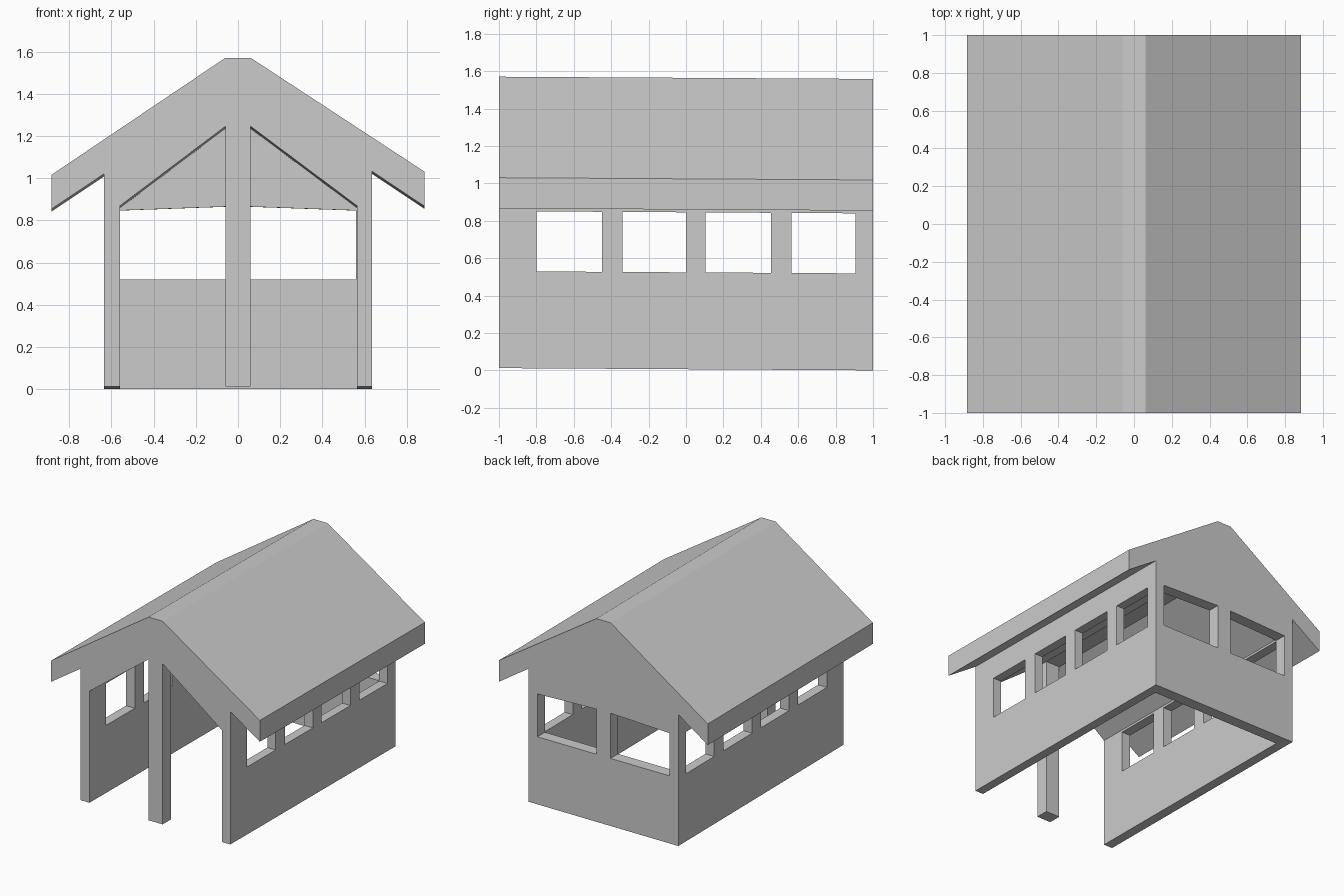
import bpy, bmesh

if "Cube" in bpy.data.objects:
    bpy.data.objects.remove(bpy.data.objects["Cube"])

def prism(name, profile, y0, y1):
    """Extrude an x-z outline along y."""
    bm = bmesh.new()
    face = bm.faces.new([bm.verts.new((x, y0, z)) for x, z in profile])
    ext = bmesh.ops.extrude_face_region(bm, geom=[face])
    moved = [g for g in ext["geom"] if isinstance(g, bmesh.types.BMVert)]
    bmesh.ops.translate(bm, verts=moved, vec=(0, y1 - y0, 0))
    bmesh.ops.recalc_face_normals(bm, faces=bm.faces)
    mesh = bpy.data.meshes.new(name)
    bm.to_mesh(mesh)
    bm.free()
    obj = bpy.data.objects.new(name, mesh)
    bpy.context.collection.objects.link(obj)
    return obj

def cut(target, cutter):
    """Subtract the cutter and discard it."""
    mod = target.modifiers.new("cut", "BOOLEAN")
    mod.operation, mod.solver, mod.object = "DIFFERENCE", "EXACT", cutter
    bpy.context.view_layer.objects.active = target
    bpy.ops.object.modifier_apply(modifier=mod.name)
    bpy.data.objects.remove(cutter, do_unlink=True)

def box_outline(x0, x1, z0, z1):
    return [(x0, z0), (x1, z0), (x1, z1), (x0, z1)]

BASE = 0.012

# Walls and overhanging gable roof, one solid
house = prism("house_walls_and_roof", [
    (-0.635, BASE), (0.635, BASE), (0.635, 1.032), (0.885, 0.866),
    (0.885, 1.03), (0.06, 1.57), (-0.06, 1.57), (-0.885, 1.015),
    (-0.885, 0.853), (-0.635, 1.02)], -1, 1)

# Open front and floor, hollow up to the back wall
cut(house, prism("interior_cutter", [
    (-0.56, -0.2), (0.565, -0.2), (0.565, 0.868), (0.06, 1.245),
    (-0.06, 1.245), (-0.56, 0.868)], -1.2, 0.91))

# Four windows in each side wall
for s in (-1, 1):
    for y0, y1 in ((-0.8, -0.45), (-0.34, 0.0), (0.105, 0.455), (0.565, 0.905)):
        x0, x1 = sorted((s * 0.5, s * 0.75))
        cut(house, prism("side_window_cutter", box_outline(x0, x1, 0.53, 0.851), y0, y1))

# Two windows in the back wall
for s in (-1, 1):
    cut(house, prism("back_window_cutter", [
        (s * 0.06, 0.53), (s * 0.56, 0.53), (s * 0.56, 0.858), (s * 0.06, 0.876)], 0.8, 1.2))

# Centre post of the open front
post = prism("front_post", box_outline(-0.06, 0.06, BASE, 1.245), -1, -0.9)

# Slight fall towards the back
for obj in (house, post):
    for v in obj.data.vertices:
        v.co.z -= 0.006 * (v.co.y + 1)
